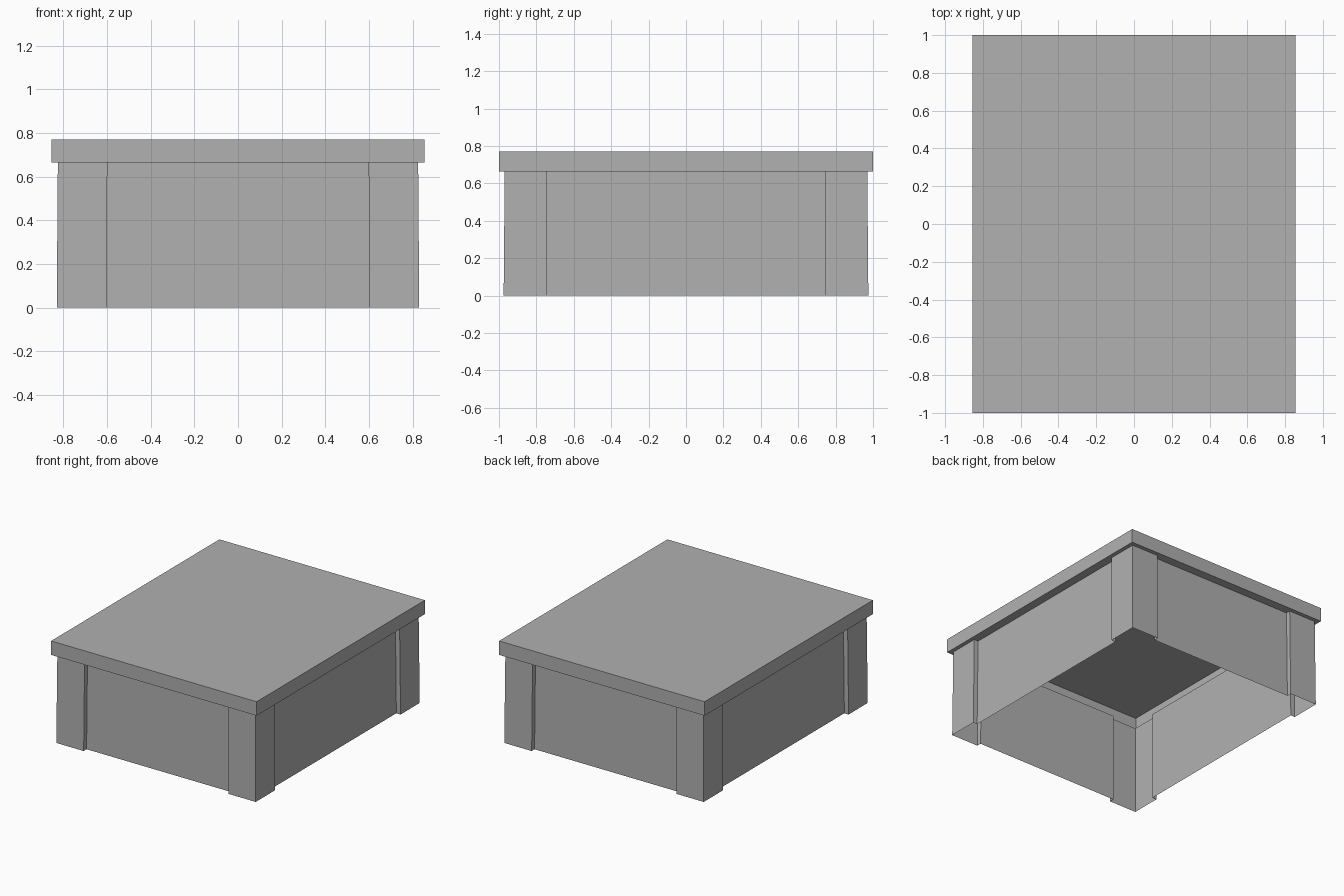
import bpy
import bmesh

cube = bpy.data.objects.get("Cube")
if cube:
    bpy.data.objects.remove(cube, do_unlink=True)

# Overall sizes (half extents in plan)
LID_X, LID_Y, LID_Z = 0.855, 1.0, 0.77
POST_X, POST_Y = 0.83, 0.975
POST_W = 0.228          # width of each corner post
INSET = 0.035           # how far the wall panels sit behind the posts
WALL_Z = 0.665
TAPER = 0.994           # slight narrowing toward the top
CORNERS = [(-1, -1), (1, -1), (1, 1), (-1, 1)]

grey = bpy.data.materials.new("plain_grey")
grey.use_nodes = True
GREY = (0.44, 0.44, 0.44, 1)
grey.diffuse_color = GREY
grey.node_tree.nodes["Principled BSDF"].inputs["Base Color"].default_value = GREY


def finish(name, bm):
    bmesh.ops.recalc_face_normals(bm, faces=bm.faces)
    mesh = bpy.data.meshes.new(name)
    bm.to_mesh(mesh)
    bm.free()
    mesh.materials.append(grey)
    obj = bpy.data.objects.new(name, mesh)
    bpy.context.collection.objects.link(obj)
    return obj


def outline():
    """Plan of the walls, five points per corner, counter-clockwise."""
    points = []
    for sx, sy in CORNERS:
        x, y = sx * POST_X, sy * POST_Y
        xi, yi = x - sx * POST_W, y - sy * POST_W
        corner = [(xi, y - sy * INSET), (xi, y), (x, y),
                  (x, yi), (x - sx * INSET, yi)]
        points += corner if sx * sy < 0 else corner[::-1]
    return points


def ring(bm, points, z, scale=1.0):
    return [bm.verts.new((x * scale, y * scale, z)) for x, y in points]


def skin(bm, low, high):
    n = len(low)
    for i in range(n):
        j = (i + 1) % n
        bm.faces.new((low[i], low[j], high[j], high[i]))


# Thin walls with raised corner posts, open underneath
bm = bmesh.new()
skin(bm, ring(bm, outline(), 0), ring(bm, outline(), WALL_Z, TAPER))
finish("walls_and_corner_posts", bm)

# Hollow lid: top, sides and the overhanging rim that meets the walls
bm = bmesh.new()
rect = [(sx * LID_X, sy * LID_Y) for sx, sy in CORNERS]
low, high = ring(bm, rect, WALL_Z), ring(bm, rect, LID_Z)
skin(bm, low, high)
bm.faces.new(high)
inner = ring(bm, outline(), WALL_Z, TAPER)
for k in range(4):
    side = [inner[(5 * k + 2 + i) % 20] for i in range(6)]
    bm.faces.new(side + [low[(k + 1) % 4], low[k]])
finish("lid", bm)
